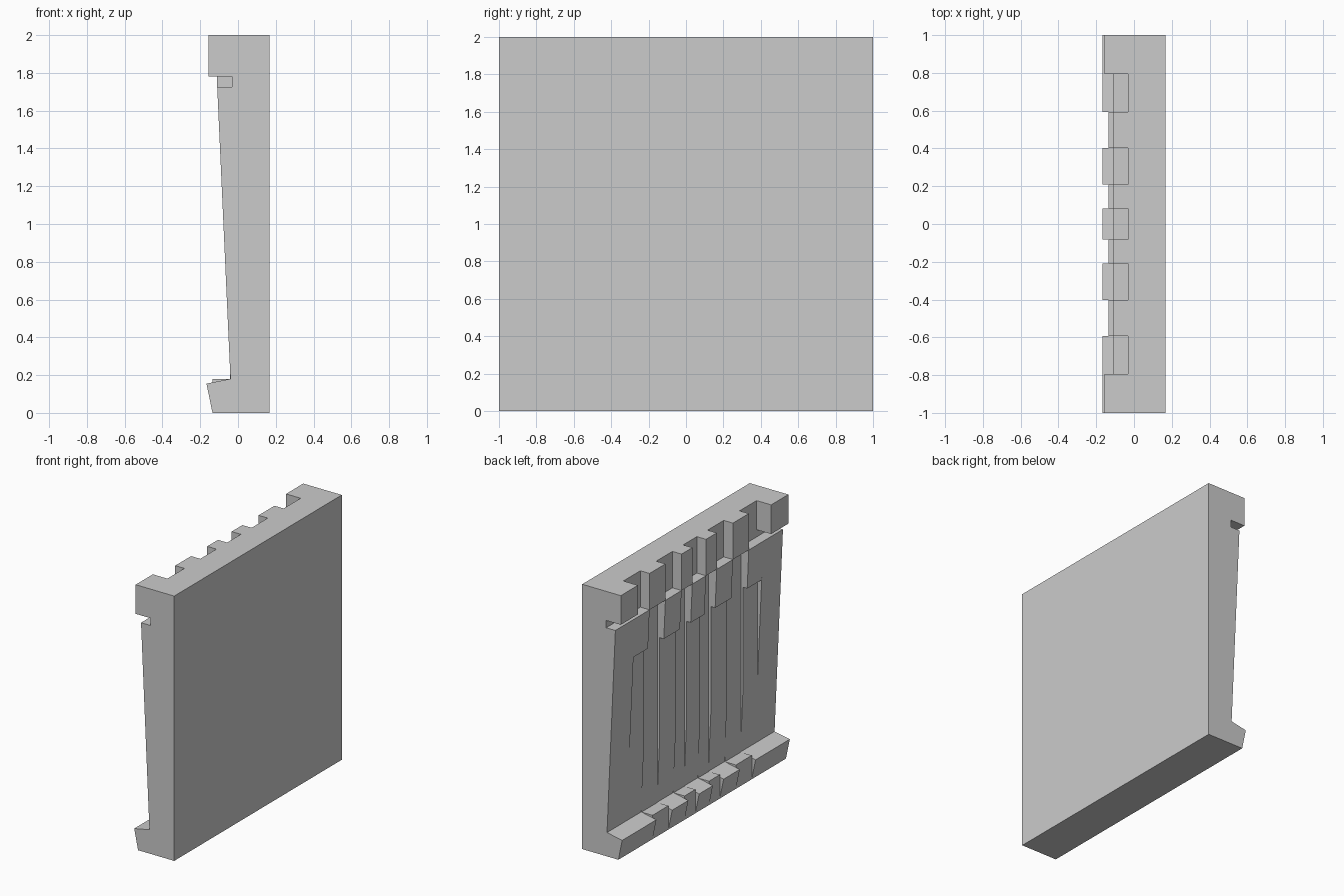
import bpy, bmesh

if "Cube" in bpy.data.objects:
    bpy.data.objects.remove(bpy.data.objects["Cube"])

BACK = 0.167

# Cross-section pieces (x, z), listed from the top down the detailed side
END_TOP = [(-0.155, 2), (-0.155, 1.78), (-0.033, 1.78), (-0.033, 1.725)]
NOTCH_TOP = [(-0.033, 2), (-0.033, 1.725)]
PLAIN = [(-0.11, 1.725), (-0.04, 0.18)]
RECESSED = [(-0.11, 1.725), (-0.0966, 1.43), (-0.06, 1.43), (-0.06, 0.621), (-0.04, 0.18)]
LEDGE = [(-0.167, 0.155), (-0.135, 0)]
BACK_EDGE = [(BACK, 0), (BACK, 2)]

END = END_TOP + PLAIN + LEDGE + BACK_EDGE
SHOULDER = NOTCH_TOP + PLAIN + LEDGE + BACK_EDGE
BAY = NOTCH_TOP + RECESSED + LEDGE + BACK_EDGE
COLUMN = [(-0.11, 2), (-0.11, 1.725), (-0.043, 1.725), (-0.043, 0.18),
          (-0.135, 0.18), (-0.135, 0)] + BACK_EDGE


def extrude_slice(name, profile, y0, y1):
    """Solid made by extruding an x-z profile from y0 to y1."""
    bm = bmesh.new()
    face = bm.faces.new([bm.verts.new((x, y0, z)) for x, z in profile])
    moved = bmesh.ops.extrude_face_region(bm, geom=[face])["geom"]
    bmesh.ops.translate(bm, vec=(0, y1 - y0, 0),
                        verts=[v for v in moved if isinstance(v, bmesh.types.BMVert)])
    bmesh.ops.recalc_face_normals(bm, faces=bm.faces)
    mesh = bpy.data.meshes.new(name)
    bm.to_mesh(mesh)
    bm.free()
    ob = bpy.data.objects.new(name, mesh)
    bpy.context.collection.objects.link(ob)
    return ob


# Slices along the wall, from one end to the other
half = [(END, 1.0), (SHOULDER, 0.795), (BAY, 0.765), (COLUMN, 0.592),
        (BAY, 0.403), (COLUMN, 0.21)]
cuts = [y for _, y in half] + [0.082]
spans = [(p, cuts[i + 1], cuts[i]) for i, (p, _) in enumerate(half)]
spans = [(p, -b, -a) for p, a, b in spans] + [(BAY, -0.082, 0.082)] + spans[::-1]

slices = [extrude_slice("wall_slice", *s) for s in spans]

# Fuse the slices into one clean wall panel
wall = slices[0]
wall.name = "wall_panel"
for piece in slices[1:]:
    mod = wall.modifiers.new("fuse", 'BOOLEAN')
    mod.operation = 'UNION'
    mod.solver = 'EXACT'
    mod.object = piece
bpy.context.view_layer.update()
fused = bpy.data.meshes.new_from_object(
    wall.evaluated_get(bpy.context.evaluated_depsgraph_get()))
wall.modifiers.clear()
wall.data = fused
for piece in slices[1:]:
    bpy.data.objects.remove(piece)

# Merge coplanar faces
bm = bmesh.new()
bm.from_mesh(fused)
bmesh.ops.remove_doubles(bm, verts=bm.verts, dist=0.0001)
bmesh.ops.dissolve_limit(bm, angle_limit=0.005, verts=bm.verts, edges=bm.edges)
bm.to_mesh(fused)
bm.free()
